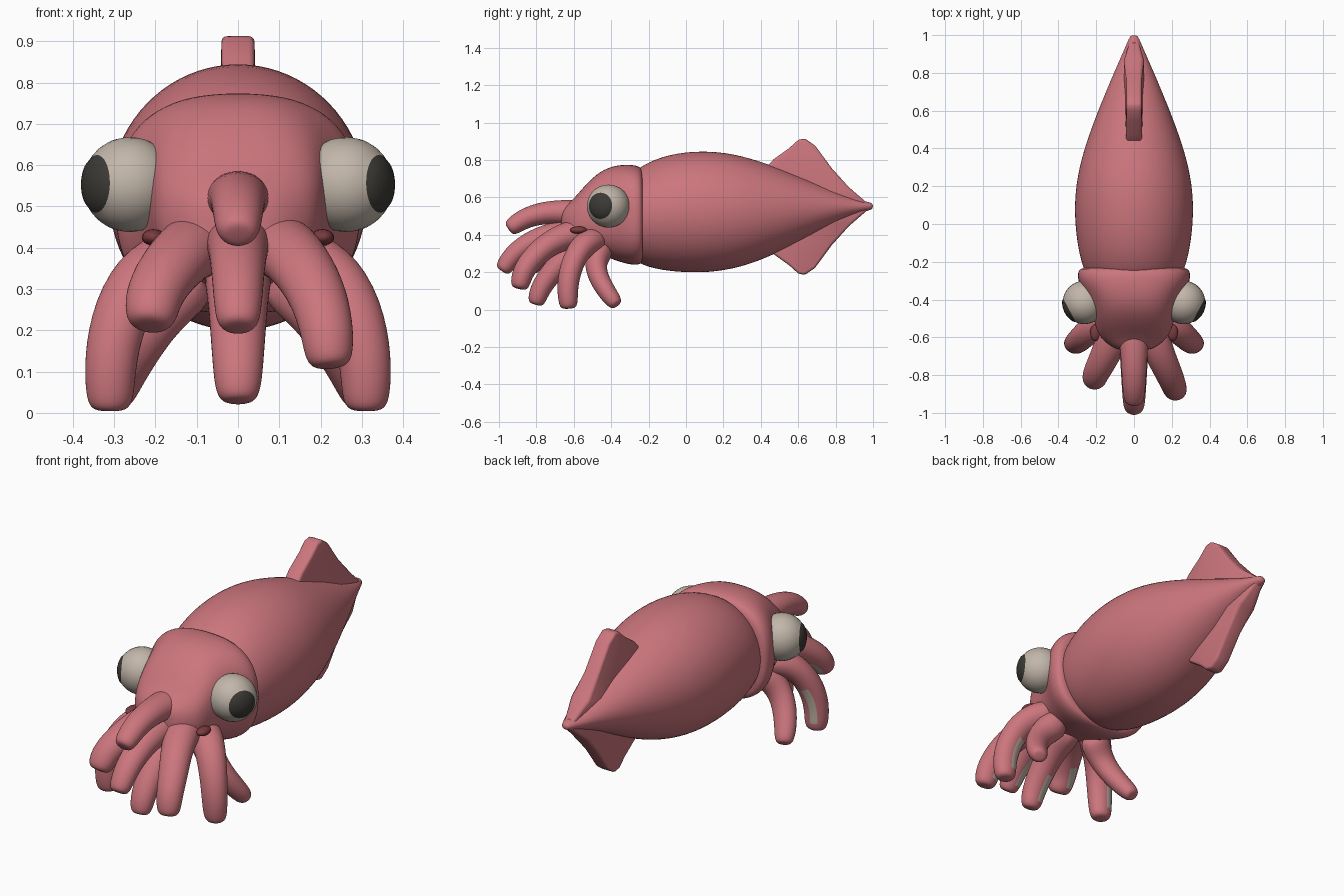
import bpy, bmesh, math
from mathutils import Vector

cube = bpy.data.objects.get("Cube")
if cube:
    bpy.data.objects.remove(cube)


def material(name, rgb):
    m = bpy.data.materials.new(name)
    m.use_nodes = True
    m.diffuse_color = (*rgb, 1)
    m.node_tree.nodes["Principled BSDF"].inputs["Base Color"].default_value = (*rgb, 1)
    return m


PINK = material("rose_pink", (0.60, 0.18, 0.205))
DARK_RED = material("dark_red", (0.20, 0.045, 0.05))
CREAM = material("warm_cream", (0.54, 0.47, 0.40))
BLACK = material("soft_black", (0.045, 0.042, 0.036))


def finish(name, bm, mats, subdivide=0):
    bmesh.ops.recalc_face_normals(bm, faces=bm.faces)
    for f in bm.faces:
        f.smooth = True
    mesh = bpy.data.meshes.new(name)
    bm.to_mesh(mesh)
    bm.free()
    for m in mats:
        mesh.materials.append(m)
    ob = bpy.data.objects.new(name, mesh)
    bpy.context.collection.objects.link(ob)
    if subdivide:
        mod = ob.modifiers.new("smooth", 'SUBSURF')
        mod.levels = mod.render_levels = subdivide
    return ob


def loft(rings, sides, power=1.0):
    """Skin a row of oval rings: (centre, side axis, up axis, half width, half height)."""
    bm = bmesh.new()
    grow = 6 / (4 + 2 * math.cos(math.tau / sides))
    rows = []
    for centre, side, up, rx, ry in rings:
        row = []
        for k in range(sides):
            a = math.tau * (k + 0.5) / sides
            c, s = math.cos(a), math.sin(a)
            c = math.copysign(abs(c) ** power, c) * rx * grow
            s = math.copysign(abs(s) ** power, s) * ry * grow
            row.append(bm.verts.new(centre + side * c + up * s))
        rows.append(row)
    bands = []
    for a, b in zip(rows, rows[1:]):
        bands.append([bm.faces.new((a[k], a[(k + 1) % sides], b[(k + 1) % sides], b[k]))
                      for k in range(sides)])
    bm.faces.new(rows[0])
    bm.faces.new(rows[-1])
    return bm, bands


def body_rings(sections):
    """Sections are (y, top, bottom, half width)."""
    X, Z = Vector((1, 0, 0)), Vector((0, 0, 1))
    return [(Vector((0, y, (top + low) / 2)), X, Z, w, (top - low) / 2)
            for y, top, low, w in sections]


# Mantle
bm, _ = loft(body_rings([
    (-0.32, 0.70, 0.30, 0.22), (-0.24, 0.77, 0.235, 0.27), (-0.10, 0.83, 0.205, 0.302),
    (0.08, 0.85, 0.195, 0.317), (0.25, 0.835, 0.215, 0.302), (0.42, 0.785, 0.27, 0.257),
    (0.60, 0.715, 0.36, 0.19), (0.78, 0.64, 0.455, 0.115), (0.92, 0.585, 0.515, 0.053),
    (0.98, 0.575, 0.53, 0.028), (1.0, 0.565, 0.54, 0.016)]), 20)
finish("mantle", bm, [PINK], 2)

# Head, boxier than the mantle, with a collar overlapping it
bm, _ = loft(body_rings([
    (-0.225, 0.72, 0.27, 0.26), (-0.24, 0.765, 0.24, 0.295), (-0.30, 0.775, 0.24, 0.30),
    (-0.38, 0.77, 0.265, 0.25), (-0.46, 0.74, 0.295, 0.22), (-0.54, 0.665, 0.325, 0.205),
    (-0.60, 0.59, 0.34, 0.18), (-0.65, 0.55, 0.36, 0.12), (-0.67, 0.52, 0.39, 0.07)]), 20, 0.78)
finish("head", bm, [PINK], 2)

# Tail fins, tapering from a thick root to a thinner rim
FIN = [(0.42, 0.20), (0.47, 0.255), (0.55, 0.312), (0.60, 0.357), (0.635, 0.365),
       (0.69, 0.327), (0.78, 0.205), (0.87, 0.105), (0.98, 0.01), (0.42, 0.01)]
for name, sign in (("upper_fin", 1), ("lower_fin", -1)):
    bm = bmesh.new()
    walls = []
    for side in (-1, 1):
        wall = [bm.verts.new((side * max(0.022, min(0.04, (1.06 - y) * 0.2)
                                         + 0.05 * max(0, 0.22 - h)),
                              y, 0.55 + sign * h)) for y, h in FIN]
        bm.faces.new(wall)
        walls.append(wall)
    for k in range(len(FIN)):
        j = (k + 1) % len(FIN)
        bm.faces.new((walls[0][k], walls[0][j], walls[1][j], walls[1][k]))
    fin = finish(name, bm, [PINK])
    bevel = fin.modifiers.new("soft_rim", 'BEVEL')
    bevel.width, bevel.segments = 0.014, 3


def arm(name, points, root=0.085, tip=0.052):
    pts = [Vector(p) for p in points]
    # Short rounded end beyond the last point
    end = (pts[-1] - pts[-2]).normalized()
    pts += [pts[-1] + end * 0.028, pts[-1] + end * 0.036]
    rings = []
    last = len(pts) - 1
    for i, p in enumerate(pts):
        t = (pts[min(i + 1, last)] - pts[max(i - 1, 0)]).normalized()
        inner = Vector((1, 0, 0)).cross(t).normalized()
        f = min(1, i / (last - 2))
        r = root + (tip - root) * f ** 0.6
        r *= 0.8 if i == last - 1 else 0.45 if i == last else 1
        rings.append((p, t.cross(inner), inner, r * 1.06, r * 0.95))
    bm, bands = loft(rings, 10)
    # Pale sucker strip inside the outer part of the forward arms
    if pts[-1].y < -0.5:
        for band in bands[2:-2]:
            band[2].material_index = 1
    finish(name, bm, [PINK, CREAM], 2)


# Arms on the centre line
arm("upper_middle_arm", [(0, -.50, .50), (0, -.62, .522), (0, -.76, .52), (0, -.86, .49), (0, -.92, .45)])
arm("front_middle_arm", [(0, -.50, .42), (0, -.68, .41), (0, -.82, .37), (0, -.92, .30), (0, -.965, .235)])
arm("lower_middle_arm", [(0, -.48, .36), (0, -.62, .30), (0, -.72, .20), (0, -.78, .11), (0, -.795, .06)])

# Front arms, reaching differently on each side
arm("front_right_arm", [(-.07, -.50, .42), (-.13, -.65, .39), (-.18, -.75, .33), (-.205, -.80, .28), (-.21, -.825, .24)],
    0.09, 0.06)
arm("front_left_arm", [(.07, -.50, .42), (.13, -.68, .39), (.19, -.80, .30), (.215, -.87, .21), (.22, -.885, .145)],
    0.09, 0.056)

for side, s in (("left", 1), ("right", -1)):
    arm("side_arm_" + side, [(.11 * s, -.46, .38), (.22 * s, -.55, .355), (.285 * s, -.61, .25),
                             (.31 * s, -.635, .13), (.31 * s, -.63, .04)], 0.085, 0.055)
    arm("rear_arm_" + side, [(.10 * s, -.44, .34), (.18 * s, -.49, .26), (.24 * s, -.47, .17),
                             (.28 * s, -.42, .09), (.295 * s, -.39, .05)], 0.08, 0.046)

    # Eye with the pupil as a cap around the gaze direction
    gaze = Vector((0.88 * s, -0.46, 0.02)).normalized()
    bm = bmesh.new()
    bmesh.ops.create_uvsphere(bm, u_segments=32, v_segments=24, radius=0.115)
    bmesh.ops.rotate(bm, verts=bm.verts, matrix=gaze.to_track_quat('Z', 'Y').to_matrix())
    for f in bm.faces:
        f.material_index = int(f.calc_center_median().normalized().dot(gaze) > 0.83)
    for v in bm.verts:
        if v.co.normalized().dot(gaze) > 0.84:
            v.co *= 1.03
    bmesh.ops.translate(bm, verts=bm.verts, vec=(0.262 * s, -0.415, 0.553))
    finish("eye_" + side, bm, [CREAM, BLACK])

    # Dark fold beneath the eye
    bm = bmesh.new()
    bmesh.ops.create_uvsphere(bm, u_segments=16, v_segments=10, radius=1)
    bmesh.ops.scale(bm, verts=bm.verts, vec=(0.028, 0.045, 0.02))
    bmesh.ops.translate(bm, verts=bm.verts, vec=(0.205 * s, -0.575, 0.425))
    finish("cheek_fold_" + side, bm, [DARK_RED])
